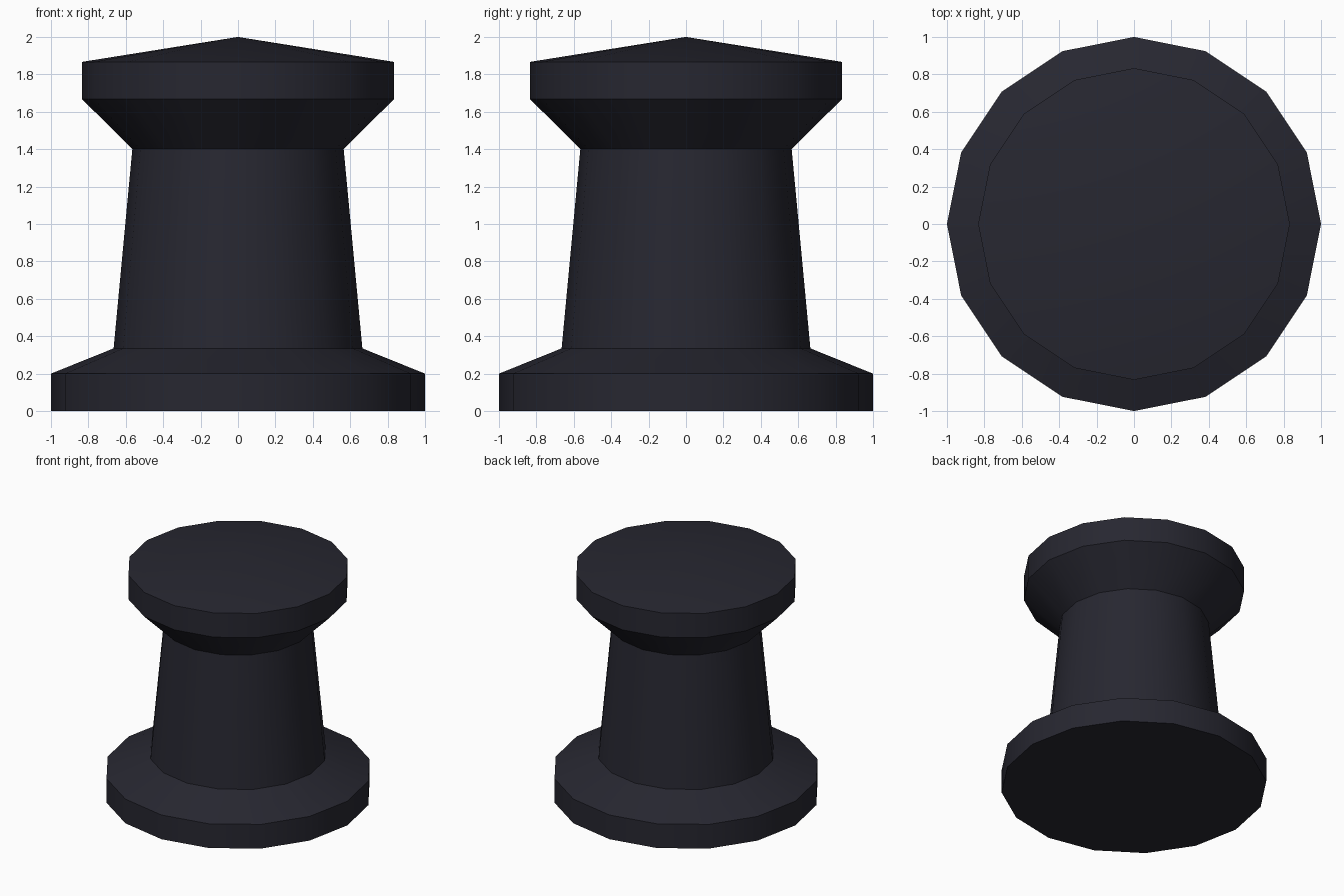
import bpy, bmesh, math
from mathutils import Vector

cube = bpy.data.objects.get("Cube")
if cube:
    bpy.data.objects.remove(cube, do_unlink=True)

SIDES = 16

# Dark painted iron
iron = bpy.data.materials.new("dark_iron")
iron.use_nodes = True
colour = (0.02, 0.02, 0.03, 1)
iron.diffuse_color = colour
iron.node_tree.nodes["Principled BSDF"].inputs["Base Color"].default_value = colour


def lathe(name, profile):
    """Spin a (radius, height) profile around the z axis."""
    bm = bmesh.new()
    verts = [bm.verts.new((r, 0, z)) for r, z in profile]
    edges = [bm.edges.new(pair) for pair in zip(verts, verts[1:])]
    bmesh.ops.spin(bm, geom=verts + edges, cent=(0, 0, 0), axis=(0, 0, 1),
                   angle=math.tau, steps=SIDES)
    bmesh.ops.remove_doubles(bm, verts=bm.verts, dist=0.0001)
    bmesh.ops.recalc_face_normals(bm, faces=bm.faces)
    mesh = bpy.data.meshes.new(name)
    bm.to_mesh(mesh)
    bm.free()
    mesh.materials.append(iron)
    obj = bpy.data.objects.new(name, mesh)
    bpy.context.collection.objects.link(obj)
    bpy.ops.object.select_all(action="DESELECT")
    obj.select_set(True)
    bpy.context.view_layer.objects.active = obj
    bpy.ops.object.shade_smooth_by_angle(angle=math.radians(30))
    return obj


# Closed outline: foot, sloped shoulder, tapered post, flared head, shallow cone cap
lathe("mooring_post", [
    (0, 0), (1, 0), (1, 0.2),
    (0.665, 0.335), (0.565, 1.4),
    (0.833, 1.667), (0.833, 1.867),
    (0, 2),
])
